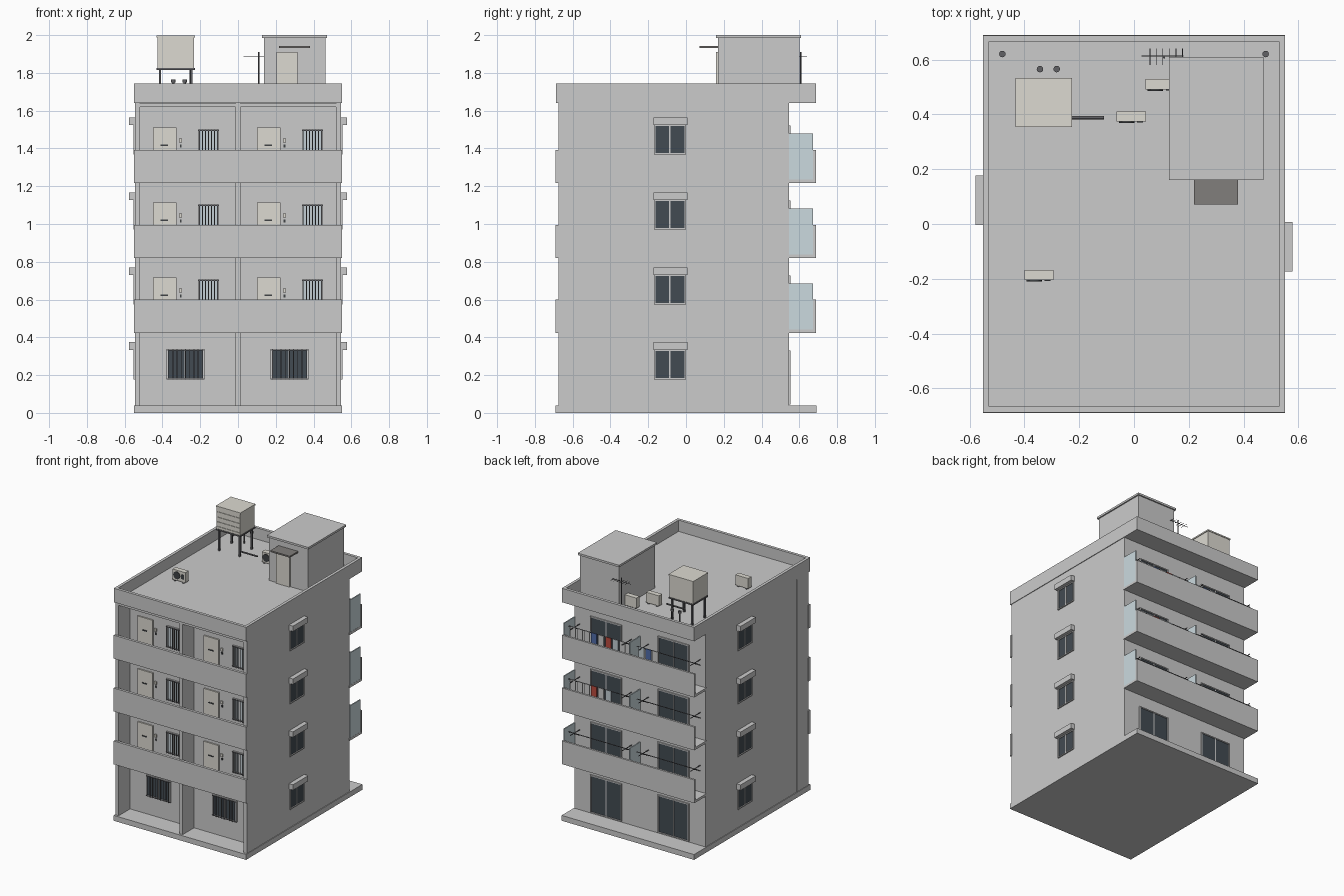
import bpy, bmesh, math
from mathutils import Vector, Matrix

if "Cube" in bpy.data.objects:
    bpy.data.objects.remove(bpy.data.objects["Cube"])

STEP = 0.397                      # storey height
UPPER = [STEP * i for i in (1, 2, 3)]
ALL = [0] + UPPER
mats = {}
COL = dict(cream=(.72, .70, .64), dark=(.05, .055, .06), glass=(.055, .07, .085), pale=(.55, .62, .66),
           panel=(.60, .70, .74), blue=(.08, .15, .40), red=(.50, .07, .05), white=(.75, .75, .74),
           steel=(.12, .12, .13), canopy=(.22, .21, .20))


def finish(name, bm, col):
    me = bpy.data.meshes.new(name)
    bm.to_mesh(me)
    bm.free()
    ob = bpy.data.objects.new(name, me)
    bpy.context.collection.objects.link(ob)
    if col:
        if col not in mats:
            mats[col] = bpy.data.materials.new(col)
            mats[col].diffuse_color = (*COL[col], 1)
        me.materials.append(mats[col])
    return ob


def add_box(bm, x0, x1, y0, y1, z0, z1):
    m = Matrix.Translation(((x0 + x1) / 2, (y0 + y1) / 2, (z0 + z1) / 2)) @ Matrix.Diagonal(
        (abs(x1 - x0), abs(y1 - y0), abs(z1 - z0), 1))
    return bmesh.ops.create_cube(bm, size=1, matrix=m)['verts']


def boxes(name, items, col=None):
    bm = bmesh.new()
    for b in items:
        add_box(bm, *b)
    return finish(name, bm, col)


def rods(name, items, col='steel', seg=8):
    """Cylinders: (start, end, radius)."""
    bm = bmesh.new()
    for a, b, r in items:
        a, b = Vector(a), Vector(b)
        m = Matrix.Translation((a + b) / 2) @ (b - a).to_track_quat('Z', 'Y').to_matrix().to_4x4()
        bmesh.ops.create_cone(bm, cap_ends=True, segments=seg, radius1=r, radius2=r,
                              depth=(b - a).length, matrix=m)
    ob = finish(name, bm, col)
    for p in ob.data.polygons:
        p.use_smooth = len(p.vertices) == 4
    return ob


def window(name, u0, u1, z0, z1, wall, side, floors, bars=0, glass='glass'):
    """Framed sliding window; side is 'x' or 'y', sign of wall gives the outward direction."""
    s = math.copysign(1, wall)

    def put(a, b, d0, d1, c, e):
        d0, d1 = wall + s * d0, wall + s * d1
        lo, hi = min(d0, d1), max(d0, d1)
        return (lo, hi, a, b, c, e) if side == 'x' else (a, b, lo, hi, c, e)
    frame, pane, bar = [], [], []
    t, mid = .008, (u0 + u1) / 2
    for f in floors:
        c, e = z0 + f, z1 + f
        frame += [put(u0, u0 + t, -.002, .009, c, e), put(u1 - t, u1, -.002, .009, c, e),
                  put(u0 + t, u1 - t, -.002, .009, c, c + t), put(u0 + t, u1 - t, -.002, .009, e - t, e),
                  put(mid - .004, mid + .004, -.002, .006, c + t, e - t)]
        pane.append(put(u0 + t, u1 - t, -.002, .003, c + t, e - t))
        for i in range(bars):
            u = u0 + (u1 - u0) * (i + .5) / bars
            bar.append(put(u - .002, u + .002, .011, .015, c, e))
        if bars:
            bar += [put(u0, u1, .009, .014, z, z + .004) for z in (c + .004, e - .008)]
    boxes(name + "_frame", frame)
    boxes(name + "_glass", pane, glass)
    if bars:
        boxes(name + "_grille", bar, 'steel')


# Main shell
boxes("base_plinth", [(-.55, .55, -.69, .69, 0, .04)])
boxes("building_core", [(-.545, .545, -.54, .545, .04, 1.645)])
boxes("gallery_piers", [(-.546, -.518, -.675, -.535, .04, 1.645), (.518, .546, -.675, -.535, .04, 1.645),
                        (-.013, .013, -.675, -.535, .04, 1.645)])

# Roof tray with parapet: inset the top, then push it down
bm = bmesh.new()
add_box(bm, -.55, .55, -.688, .688, 1.64, 1.745)
top = max(bm.faces, key=lambda f: f.calc_center_median().z)
bmesh.ops.inset_region(bm, faces=[top], thickness=.031)
ext = bmesh.ops.extrude_discrete_faces(bm, faces=[top])['faces']
bmesh.ops.translate(bm, verts=list(ext[0].verts), vec=(0, 0, -.085))
finish("roof_parapet", bm, None)

# Front gallery and back balcony slabs and parapets
boxes("gallery_floors", [(-.545, .545, -.675, -.53, f + .825 - STEP, f + .845 - STEP) for f in UPPER])
boxes("gallery_parapets", [(-.55, .55, -.69, -.67, f + .027, f + .202) for f in UPPER])
boxes("balcony_floors", [(-.55, .55, .54, .673, f + .027, f + .045) for f in UPPER])
boxes("balcony_parapets", [(-.55, .55, .672, .687, f + .027, f + .202) for f in UPPER])
boxes("balcony_screens", [(x - .004, x + .004, .545, .672, f + .045, f + .287)
                          for f in UPPER for x in (0, .545)], 'panel')

# Front doors, fittings and windows (two flats per floor)
FLATS = (0, .55)
fd = [(f, d) for f in UPPER for d in FLATS]
boxes("entrance_doors", [(d - .45, d - .325, -.55, -.535, f + .045, f + .32) for f, d in fd], 'cream')
boxes("door_slots", [(d - .41, d - .37, -.554, -.549, f + .222, f + .23) for f, d in fd], 'dark')
boxes("door_bells", [(d - .308, d - .298, -.546, -.535, f + .215, f + .23) for f, d in fd], 'dark')
boxes("door_lamps", [(d - .312, d - .296, -.548, -.535, f + .24, f + .262) for f, d in fd], 'cream')
for n, d in zip(("left", "right"), FLATS):
    window(n + "_gallery_window", d - .212, d - .1, .15, .31, -.54, 'y', UPPER, 7, 'pale')
    window(n + "_ground_window", d - .378, d - .178, .178, .337, -.54, 'y', [0], 9)

# Side windows with hoods
for n, w, a in (("right", .545, -.17), ("left", -.545, 0)):
    window(n + "_side_window", a, a + .17, .178, .335, w, 'x', ALL)
    s = math.copysign(1, w)
    boxes(n + "_window_hoods", [(min(w, s * .578), max(w, s * .578), a - .003, a + .177, f + .333, f + .374)
                                for f in ALL])

# Back sliding doors
for n, c in (("left", -.28), ("right", .28)):
    window(n + "_balcony_door", c - .13, c + .13, .045, .33, .545, 'y', ALL)

# Laundry poles and brackets on the balconies
poles = []
for f in UPPER:
    z = f + .25
    for s in (-1, 1):
        poles.append(((s * .03, .625, z), (s * .535, .625, z), .003))
        for x in (.07, .5):
            poles.append(((s * x, .54, z - .006), (s * x, .66, z - .006), .003))
            poles.append(((s * x, .54, z - .05), (s * x, .62, z - .008), .002))
rods("laundry_poles", poles)

# Clothes by colour: (storey index, start x, colour sequence)
clothes = {}
for lvl, x0, seq in ((2, .525, "white white white blue white red pale white"),
                     (2, -.045, "pale blue white"),
                     (1, .525, "white white white red white pale")):
    for i, c in enumerate(seq.split()):
        x, z = x0 - i * .059, UPPER[lvl] + .252
        clothes.setdefault(c, []).append((x - .046, x, .621, .629, z - .075 - .02 * (i % 3), z))
for c, items in clothes.items():
    boxes("laundry_" + c, items, c)

# Stair house with door and canopy
boxes("stair_house", [(.138, .462, .17, .6, 1.655, 1.988)])
boxes("stair_house_roof", [(.128, .472, .16, .61, 1.985, 2.0)])
boxes("stair_house_door", [(.205, .315, .16, .172, 1.66, 1.91)], 'cream')
boxes("door_canopy", [(.218, .38, .072, .172, 1.932, 1.943)], 'canopy')

# Water tank on legs, ribbed on its front
boxes("water_tank", [(-.427, -.232, .357, .528, 1.825, 1.99), (-.432, -.227, .353, .532, 1.988, 1.998)], 'cream')
boxes("tank_ribs", [(-.427, -.232, .353, .358, z, z + .006) for z in (1.84, 1.875, 1.91, 1.95)], 'cream')
boxes("tank_frame", [(x - .006, x + .006, y - .006, y + .006, 1.655, 1.82) for x in (-.413, -.246)
                     for y in (.37, .515)] + [(-.432, -.227, .353, .532, 1.816, 1.826)], 'steel')
rods("tank_pipe", [((-.25, .388, 1.82), (-.25, .388, 1.685), .006), ((-.255, .388, 1.69), (-.11, .388, 1.69), .006)])

# Air conditioning units
units = ((-.4, -.205), (-.063, .373), (.042, .49))
boxes("aircon_units", [(x, x + .106, y, y + .038, 1.668, 1.745) for x, y in units], 'cream')
boxes("aircon_feet", [(x + o, x + o + .012, y, y + .038, 1.658, 1.669) for x, y in units for o in (.012, .082)], 'steel')
rods("aircon_fans", [((x + .036, y + .002, 1.707), (x + .036, y - .004, 1.707), .028) for x, y in units], 'dark', 16)
boxes("aircon_grilles", [(x + .074, x + .096, y - .003, y + .002, 1.69, 1.725) for x, y in units], 'dark')

# Roof vents and drains
rods("roof_vents", [p for x in (-.343, -.282) for p in
                    (((x, .565, 1.655), (x, .565, 1.755), .006), ((x, .565, 1.75), (x, .565, 1.766), .012))], 'steel', 12)
rods("roof_drains", [((x, .62, 1.655), (x, .62, 1.672), .012) for x in (-.48, .48)], 'steel', 12)

# Aerial
rods("aerial", [((.11, .607, 1.655), (.11, .607, 1.91), .004), ((.028, .612, 1.885), (.18, .612, 1.885), .002)] +
     [((.058 + i * .0235, .58, 1.885), (.058 + i * .0235, .64, 1.885), .0015) for i in range(3)] +
     [((.13 + i * .0235, .602, 1.885), (.13 + i * .0235, .64, 1.885), .0015) for i in range(3)], 'steel', 6)

for m in bpy.data.materials:
    if m.users and not m.is_grease_pencil:
        m.use_nodes = True
        m.node_tree.nodes["Principled BSDF"].inputs["Base Color"].default_value = m.diffuse_color
